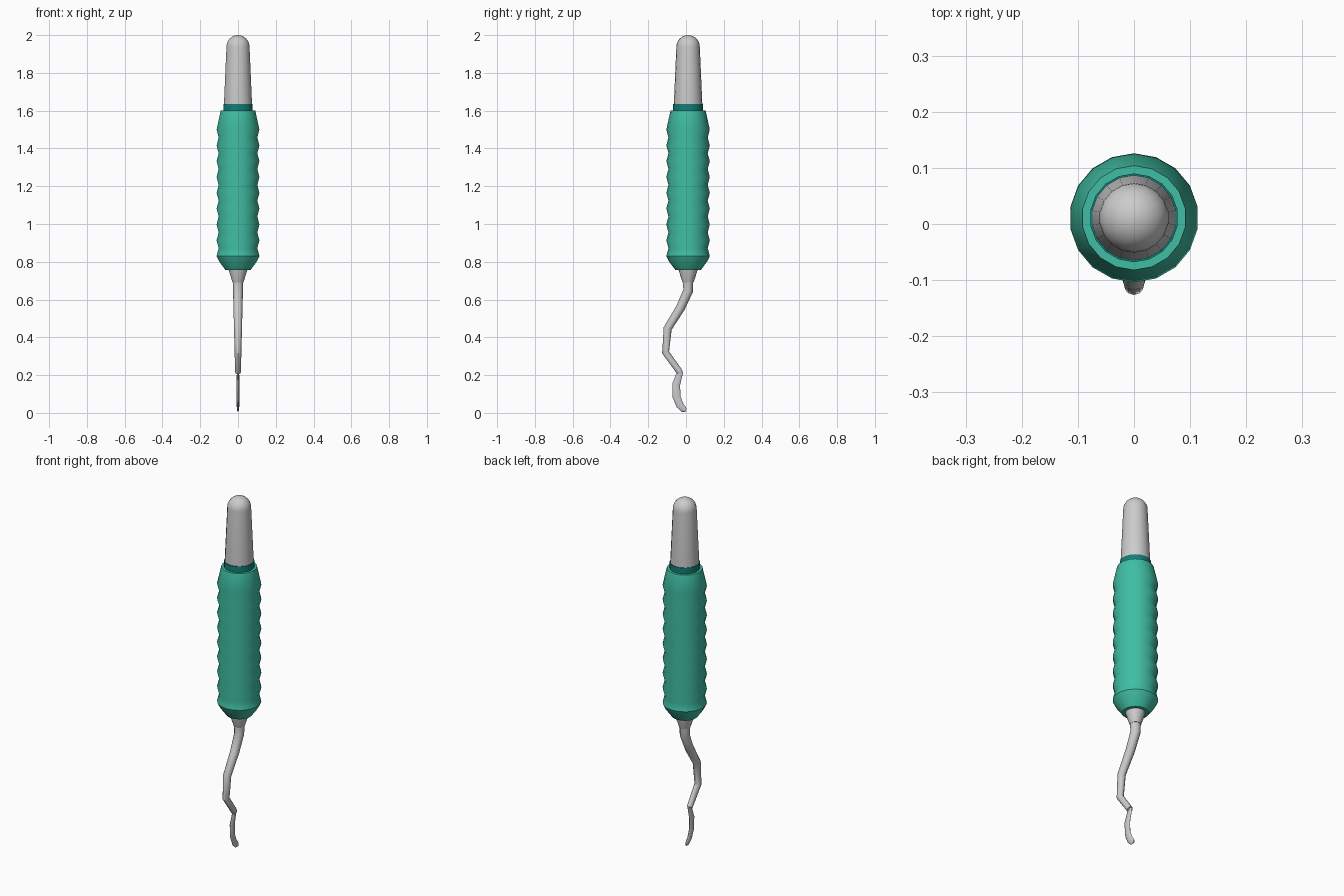
import bpy, bmesh, math
from mathutils import Vector

if "Cube" in bpy.data.objects:
    bpy.data.objects.remove(bpy.data.objects["Cube"])

AXIS_Y = 0.011  # handle axis offset so the whole tool is centred on y = 0


def material(name, rgb):
    m = bpy.data.materials.new(name)
    m.diffuse_color = (*rgb, 1)
    m.use_nodes = True
    m.node_tree.nodes["Principled BSDF"].inputs["Base Color"].default_value = m.diffuse_color
    return m


def loft(name, rings, mat=None, angle=35):
    """Skin a list of equal-length vertex rings and cap both ends."""
    bm = bmesh.new()
    loops = [[bm.verts.new(p) for p in ring] for ring in rings]
    n = len(loops[0])
    for a, b in zip(loops, loops[1:]):
        for i in range(n):
            j = (i + 1) % n
            bm.faces.new((a[i], a[j], b[j], b[i]))
    bm.faces.new(loops[0][::-1])
    bm.faces.new(loops[-1])
    bmesh.ops.recalc_face_normals(bm, faces=bm.faces)
    me = bpy.data.meshes.new(name)
    bm.to_mesh(me)
    bm.free()
    ob = bpy.data.objects.new(name, me)
    bpy.context.collection.objects.link(ob)
    if mat:
        me.materials.append(mat)
    bpy.ops.object.select_all(action='DESELECT')
    ob.select_set(True)
    bpy.context.view_layer.objects.active = ob
    bpy.ops.object.shade_smooth_by_angle(angle=math.radians(angle))
    return ob


def lathe(name, profile, mat=None, sides=18):
    """Revolve (radius, z) pairs around the handle axis."""
    angs = [math.pi / 2 + 2 * math.pi * i / sides for i in range(sides)]
    return loft(name, [[(r * math.cos(a), AXIS_Y + r * math.sin(a), z) for a in angs]
                       for r, z in profile], mat)


def sweep(name, path, sides, mat=None):
    """Sweep an ellipse along (y, z, half_width_x, half_depth) points in the side plane."""
    pts = [Vector((0, p[0], p[1])) for p in path]
    rings = []
    for k, (y, z, rx, rd) in enumerate(path):
        tan = (pts[min(k + 1, len(pts) - 1)] - pts[max(k - 1, 0)]).normalized()
        side = Vector((0, -tan.z, tan.y))
        rings.append([pts[k] + Vector((rx * math.cos(a), 0, 0)) + side * (rd * math.sin(a))
                      for a in (2 * math.pi * i / sides for i in range(sides))])
    return loft(name, rings, mat)


green = material("grip_green", (0.051, 0.515, 0.366))
teal = material("collar_teal", (0.006, 0.21, 0.19))

# Metal handle with rounded end
dome = [(0.062 * math.cos(t), 1.938 + 0.062 * math.sin(t))
        for t in (math.radians(89.5) * i / 8 for i in range(9))]
lathe("handle", [(0.07, 0.85), (0.077, 1.60)] + dome, sides=18)

# Teal collar ring
lathe("collar", [(0.079, 1.59), (0.079, 1.634)], teal)

# Ribbed soft grip: nine crests with shallow valleys
top, bottom, crests = 1.50, 0.83, 9
steps = (crests - 1) * 2
ribs = [(0.115 if i % 2 == 0 else 0.104, bottom + (top - bottom) * i / steps)
        for i in range(steps + 1)]
lathe("grip", [(0.068, 0.757), (0.102, 0.803)] + ribs + [(0.093, 1.60)], green)

# Tapered ferrule below the grip
lathe("ferrule", [(0.052, 0.77), (0.05, 0.755), (0.029, 0.69)])

# Bent shank
sweep("shank", [(0.011, 0.71, 0.028, 0.028), (0.011, 0.645, 0.026, 0.026),
                (-0.03, 0.555, 0.024, 0.024), (-0.097, 0.447, 0.021, 0.022),
                (-0.108, 0.32, 0.018, 0.019), (-0.032, 0.215, 0.015, 0.017)], 12)

# Thin hooked blade
sweep("blade", [(-0.03, 0.222, 0.006, 0.016), (-0.052, 0.15, 0.008, 0.021),
                (-0.05, 0.085, 0.008, 0.021), (-0.032, 0.04, 0.007, 0.02),
                (-0.012, 0.019, 0.006, 0.017), (0.0, 0.014, 0.004, 0.009)], 8)
